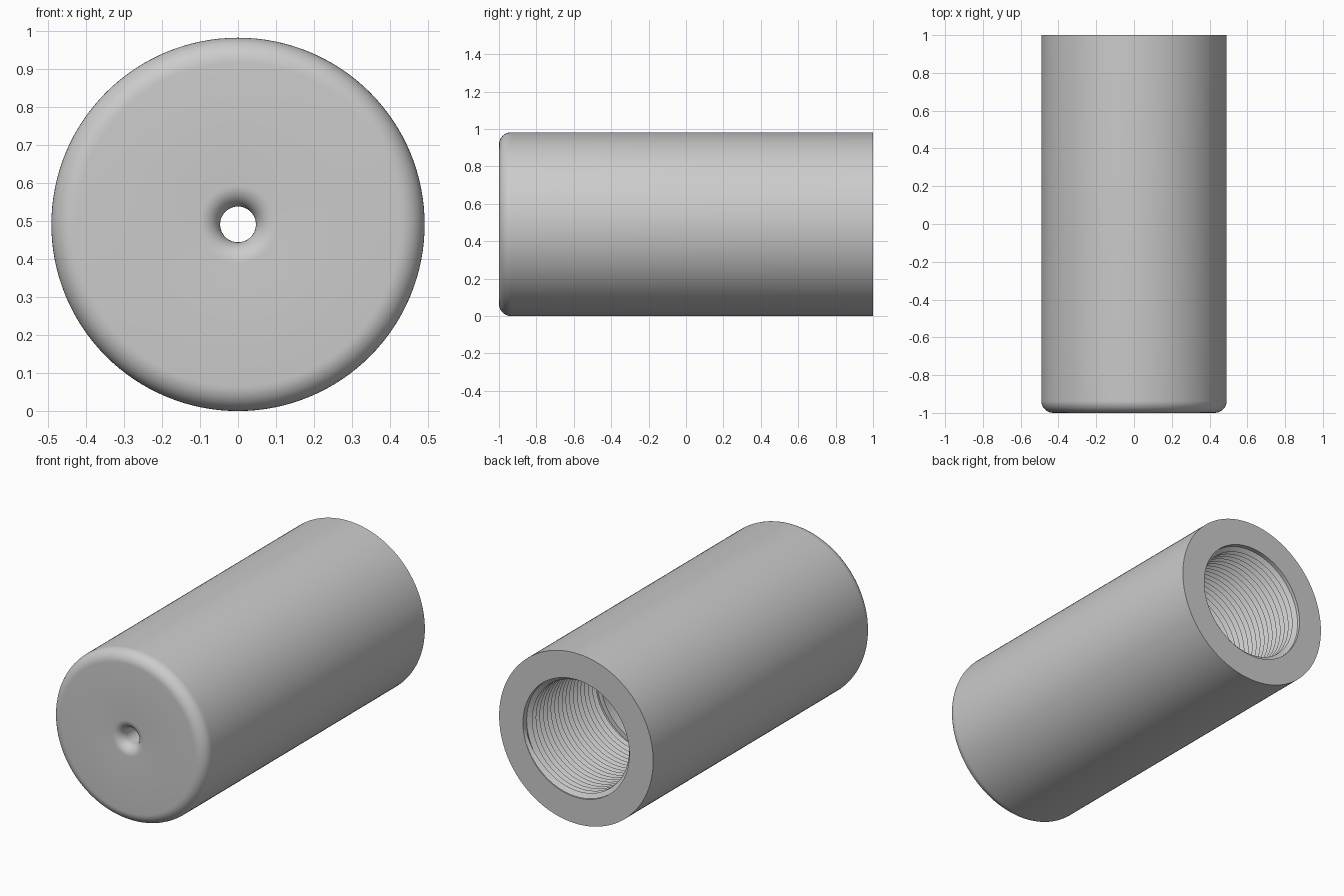
import bpy
import bmesh
from math import sin, cos, pi, radians
from mathutils import Matrix, Vector

cube = bpy.data.objects.get("Cube")
if cube:
    bpy.data.objects.remove(cube)

SEGMENTS = 128
RADIUS = 0.491
EDGE_ROUND = 0.065
HOLE_RADIUS = 0.047
HOLE_ROUND = 0.055
THREAD_ROOT = 0.339
THREAD_CREST = 0.314
THREAD_END = 0.33
PITCH = 0.034
BORE_FLOOR = -0.8

steel = bpy.data.materials.new("plain grey")
steel.use_nodes = True
grey = (0.6, 0.6, 0.6, 1)
steel.diffuse_color = grey
steel.node_tree.nodes["Principled BSDF"].inputs["Base Color"].default_value = grey


def finish(name, bm, angle):
    """Turn a bmesh into a shaded object resting on the ground."""
    mesh = bpy.data.meshes.new(name)
    bm.to_mesh(mesh)
    bm.free()
    mesh.materials.append(steel)
    obj = bpy.data.objects.new(name, mesh)
    obj.location.z = RADIUS
    bpy.context.collection.objects.link(obj)
    bpy.ops.object.select_all(action='DESELECT')
    obj.select_set(True)
    bpy.context.view_layer.objects.active = obj
    bpy.ops.object.shade_smooth_by_angle(angle=radians(angle))
    return obj


def arc(r, y, size, start, end, steps=10):
    """Rounded corner in the radius / length plane."""
    angles = [start + (end - start) * i / steps for i in range(steps + 1)]
    return [(r + size * cos(a), y + size * sin(a)) for a in angles]


# Hollow cylinder body: one closed profile spun about the long axis
profile = [(THREAD_ROOT, 1), (RADIUS, 1)]
profile += arc(RADIUS - EDGE_ROUND, EDGE_ROUND - 1, EDGE_ROUND, 0, -pi / 2)
profile += arc(HOLE_RADIUS + HOLE_ROUND, HOLE_ROUND - 1, HOLE_ROUND, -pi / 2, -pi)
profile += [(HOLE_RADIUS, BORE_FLOOR), (THREAD_CREST, BORE_FLOOR),
            (THREAD_CREST, THREAD_END), (THREAD_ROOT, THREAD_END)]

bm = bmesh.new()
verts = [bm.verts.new((r, y, 0)) for r, y in profile]
edges = [bm.edges.new((v, verts[(i + 1) % len(verts)])) for i, v in enumerate(verts)]
bmesh.ops.spin(bm, geom=verts + edges, cent=(0, 0, 0), axis=(0, 1, 0),
               angle=2 * pi, steps=SEGMENTS, use_merge=True)
bmesh.ops.remove_doubles(bm, verts=bm.verts, dist=0.0001)
bmesh.ops.recalc_face_normals(bm, faces=bm.faces)
finish("cylinder_body", bm, 35)

# Internal screw thread: a V-shaped ridge swept along a helix
bm = bmesh.new()
turns = (1 - THREAD_END) / PITCH - 1
count = int(turns * SEGMENTS)
previous = None
for i in range(count + 1):
    turn = Matrix.Rotation(2 * pi * i / SEGMENTS, 3, 'Y')
    y = 1 - PITCH / 2 - PITCH * i / SEGMENTS
    fade = min(1, i / 16, (count - i) / 16)
    crest = THREAD_ROOT + (THREAD_CREST - THREAD_ROOT) * fade
    section = [(THREAD_ROOT, PITCH / 2), (crest, 0), (THREAD_ROOT, -PITCH / 2)]
    row = [bm.verts.new(turn @ Vector((r, y + dy, 0))) for r, dy in section]
    if previous:
        for k in range(2):
            bm.faces.new((previous[k], row[k], row[k + 1], previous[k + 1]))
    previous = row
# Ridge faces look inward, toward the axis
bm.normal_update()
middle = bm.faces[:][len(bm.faces) // 2] if bm.faces else None
centre = middle.calc_center_median()
if middle.normal.dot(Vector((centre.x, 0, centre.z))) > 0:
    bmesh.ops.reverse_faces(bm, faces=bm.faces)
finish("inner_thread", bm, 30)
